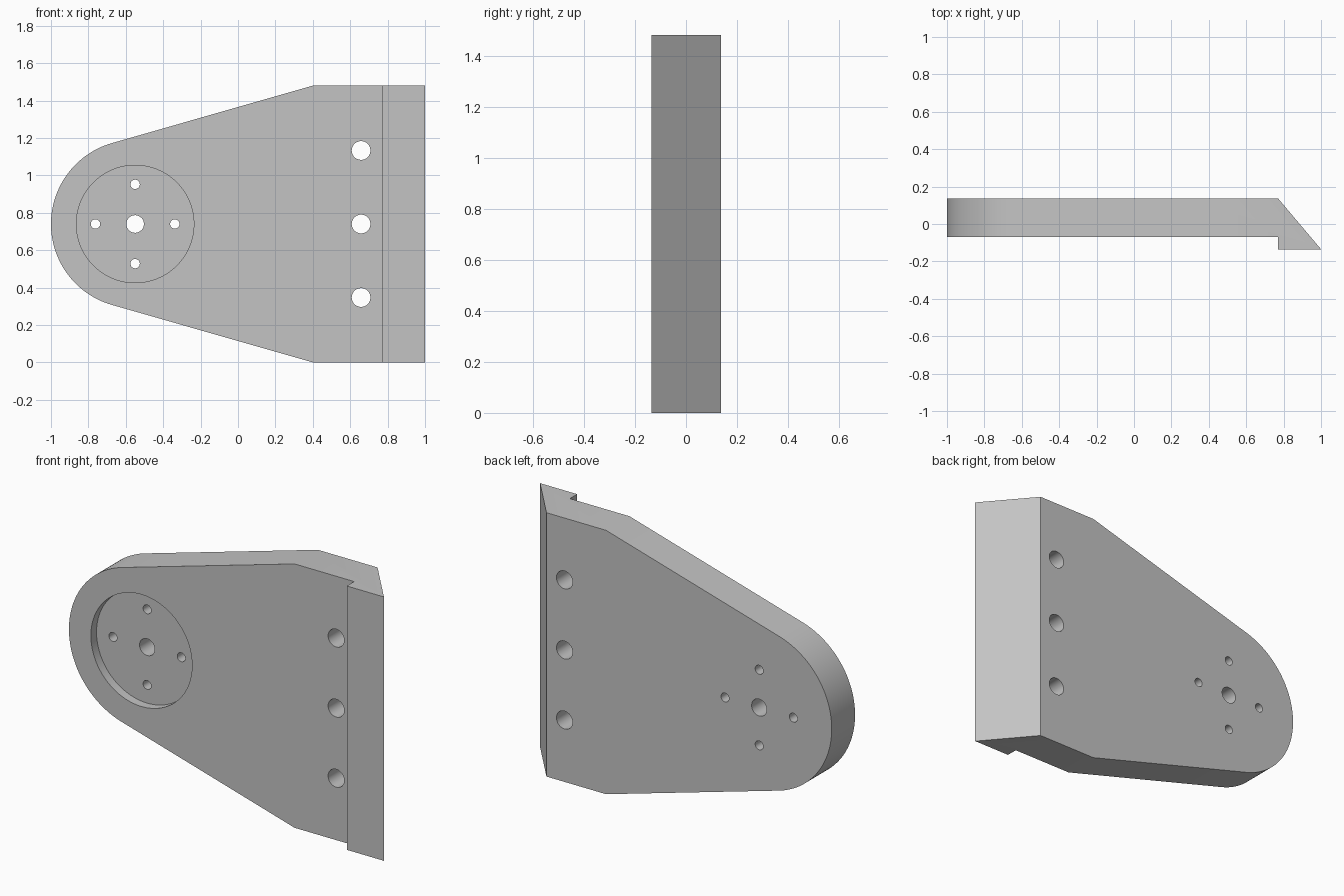
import bpy
import bmesh
from math import cos, sin, pi, atan2, hypot, acos
from mathutils import Vector

cube = bpy.data.objects.get("Cube")
if cube:
    bpy.data.objects.remove(cube, do_unlink=True)

grey = bpy.data.materials.new("plain grey")
grey.use_nodes = True
grey.diffuse_color = (0.55, 0.55, 0.55, 1)
grey.node_tree.nodes["Principled BSDF"].inputs["Base Color"].default_value = grey.diffuse_color

HEIGHT = 1.48
MID = HEIGHT / 2
HUB_X = -0.55
HUB_R = 0.45
BACK, FACE, LIP = 0.137, -0.07, -0.135


def prism(name, points, sweep):
    """Extrude a closed loop of 3D points along a vector."""
    bm = bmesh.new()
    face = bm.faces.new([bm.verts.new(p) for p in points])
    top = bmesh.ops.extrude_face_region(bm, geom=[face])["geom"]
    bmesh.ops.translate(bm, vec=Vector(sweep),
                        verts=[v for v in top if isinstance(v, bmesh.types.BMVert)])
    bmesh.ops.recalc_face_normals(bm, faces=bm.faces)
    mesh = bpy.data.meshes.new(name)
    bm.to_mesh(mesh)
    bm.free()
    mesh.materials.append(grey)
    obj = bpy.data.objects.new(name, mesh)
    bpy.context.collection.objects.link(obj)
    return obj


def arc(x, z, r, start, end, steps):
    return [(x + r * cos(start + (end - start) * i / steps),
             z + r * sin(start + (end - start) * i / steps)) for i in range(steps + 1)]


def cut(body, cutter, operation):
    """Apply a boolean and discard the cutter."""
    mod = body.modifiers.new("cut", "BOOLEAN")
    mod.object, mod.operation, mod.solver = cutter, operation, "EXACT"
    bpy.context.view_layer.objects.active = body
    bpy.ops.object.modifier_apply(modifier=mod.name)
    bpy.data.objects.remove(cutter, do_unlink=True)


def bore(body, x, z, r, y0, y1, steps=48):
    ring = arc(x, z, r, 0, 2 * pi, steps)[:-1]
    cut(body, prism("bore_cutter", [(px, y0, pz) for px, pz in ring], (0, y1 - y0, 0)), "DIFFERENCE")


# Plate section with the wedge-shaped lip along its left edge
section = [(-1.2, FACE), (0.77, FACE), (0.77, LIP), (1, LIP), (0.77, BACK), (-1.2, BACK)]
plate = prism("bracket_plate", [(x, y, -0.2) for x, y in section], (0, 0, HEIGHT + 0.4))

# Tapered outline whose straight sides run tangent to the round end
dx, dz = 0.4 - HUB_X, HEIGHT - MID
tangent = atan2(dz, dx) + acos(HUB_R / hypot(dx, dz))
outline = [(1.2, 0), (1.2, HEIGHT), (0.4, HEIGHT)]
outline += arc(HUB_X, MID, HUB_R, tangent, 2 * pi - tangent, 64) + [(0.4, 0)]
cut(plate, prism("outline_cutter", [(x, -0.4, z) for x, z in outline], (0, 0.8, 0)), "INTERSECT")

# Round recess in the front, then the through holes
bore(plate, HUB_X, MID, 0.314, -0.3, FACE + 0.05, 96)
bore(plate, HUB_X, MID, 0.047, -0.3, 0.3)
for i in range(4):
    bore(plate, HUB_X + 0.212 * cos(i * pi / 2), MID + 0.212 * sin(i * pi / 2), 0.025, -0.3, 0.3, 32)
for offset in (-0.393, 0, 0.393):
    bore(plate, 0.658, MID + offset, 0.05, -0.3, 0.3)

bpy.ops.object.select_all(action="DESELECT")
plate.select_set(True)
bpy.context.view_layer.objects.active = plate
bpy.ops.object.shade_smooth_by_angle(angle=pi / 9)
